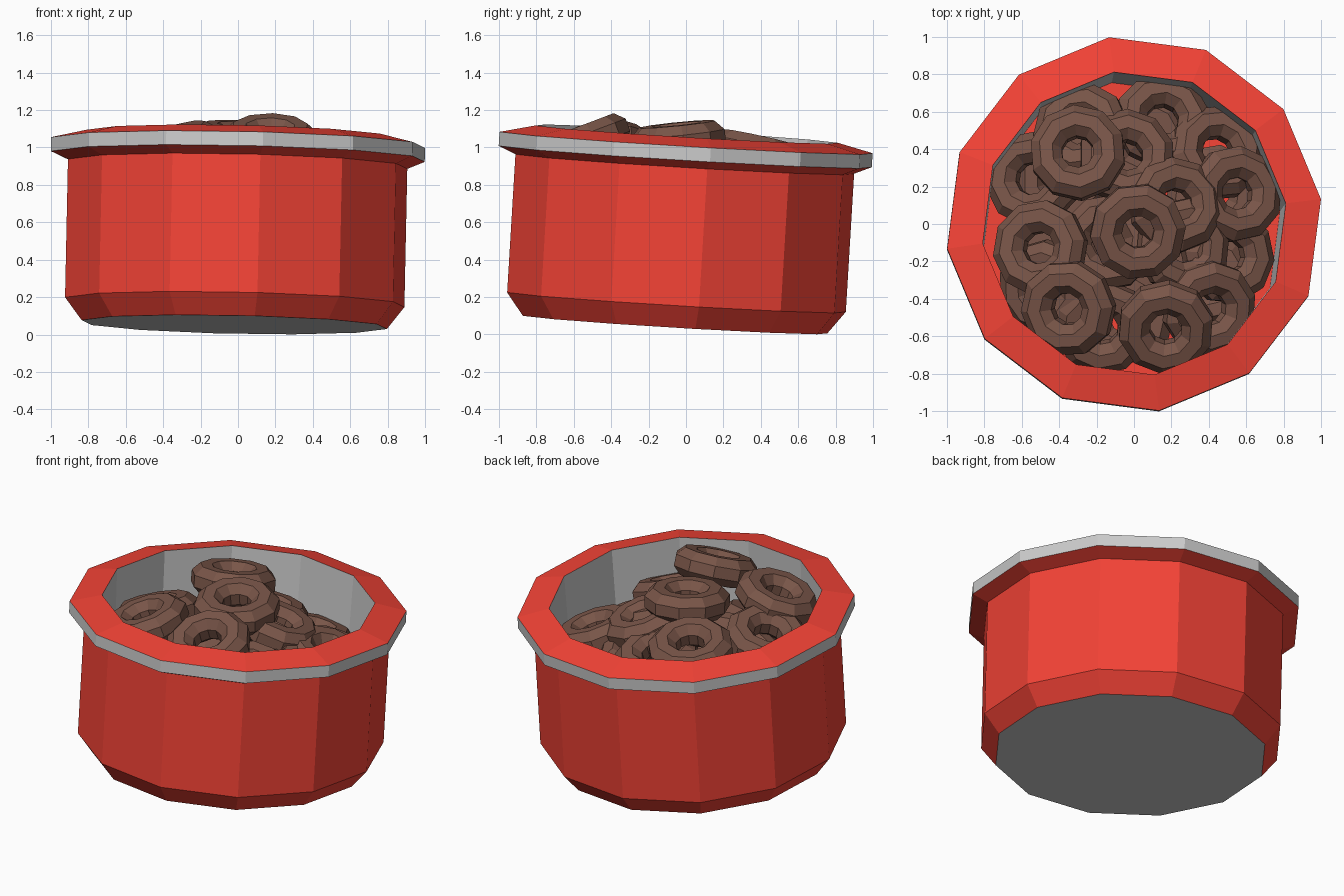
import bpy, bmesh, math, random
from mathutils import Matrix, Vector

if "Cube" in bpy.data.objects:
    bpy.data.objects.remove(bpy.data.objects["Cube"])

random.seed(4)


def material(name, color):
    m = bpy.data.materials.new(name)
    m.diffuse_color = (*color, 1)
    m.use_nodes = True
    m.node_tree.nodes["Principled BSDF"].inputs["Base Color"].default_value = m.diffuse_color
    return m


red = material("red", (0.905, 0.056, 0.037))
brown = material("brown", (0.19, 0.091, 0.065))

# The whole bowl leans slightly to the back and right
UP = Vector((0.021, 0.06, 1)).normalized()
TILT = Matrix.Translation((-0.02, -0.058, 0.053)) @ \
    Vector((0, 0, 1)).rotation_difference(UP).to_matrix().to_4x4()
SIDES, TURN = 12, math.radians(7.6)


def add_object(name, bm, matrix, mat=None):
    mesh = bpy.data.meshes.new(name)
    bm.to_mesh(mesh)
    bm.free()
    if mat:
        mesh.materials.append(mat)
    obj = bpy.data.objects.new(name, mesh)
    obj.matrix_world = matrix
    bpy.context.collection.objects.link(obj)
    return obj


def lathe(name, profile, mat=None):
    """Twelve-sided surface through (radius, height) points, bottom to top."""
    bm = bmesh.new()
    rings = []
    for r, h in profile:
        rings.append([bm.verts.new((r * math.cos(TURN + i * math.tau / SIDES),
                                    r * math.sin(TURN + i * math.tau / SIDES), h))
                      for i in range(SIDES)])
    for a, b in zip(rings, rings[1:]):
        for i in range(SIDES):
            j = (i + 1) % SIDES
            bm.faces.new((a[i], a[j], b[j], b[i]))
    return add_object(name, bm, TILT, mat)


def disc(name, r, h, up, mat=None):
    bm = bmesh.new()
    vs = [bm.verts.new((r * math.cos(TURN + i * math.tau / SIDES),
                        r * math.sin(TURN + i * math.tau / SIDES), h))
          for i in range(SIDES)]
    bm.faces.new(vs if up else vs[::-1])
    return add_object(name, bm, TILT, mat)


# Bowl
FLOOR = 0.36
disc("bowl_base", 0.823, 0, False)
lathe("bowl_wall", [(0.823, 0), (0.915, 0.12), (0.915, 0.86), (1.008, 0.90)], red)
lathe("rim_band", [(1.008, 0.90), (1.008, 0.975)])
lathe("rim_top", [(1.008, 0.975), (0.817, 1.02)], red)
lathe("inner_wall", [(0.817, 1.02), (0.80, FLOOR)])
disc("inner_floor", 0.80, FLOOR, True, red)


# Ring-shaped kibble
def ring_piece(name, x, y, z, nx=0.0, ny=0.0, big=0.172, small=0.092, major=10, minor=8):
    bm = bmesh.new()
    grid = []
    for i in range(major):
        a = math.tau * i / major
        row = []
        for j in range(minor):
            b = math.tau * (j + 0.5) / minor
            r = big + small * math.cos(b)
            row.append(bm.verts.new((r * math.cos(a), r * math.sin(a), small * math.sin(b))))
        grid.append(row)
    for i in range(major):
        p, q = grid[i], grid[(i + 1) % major]
        for j in range(minor):
            k = (j + 1) % minor
            bm.faces.new((p[j], q[j], q[k], p[k]))
    lean = Vector((0, 0, 1)).rotation_difference(Vector((nx, ny, 1))).to_matrix().to_4x4()
    spin = Matrix.Rotation(random.uniform(0, 1), 4, 'Z')
    add_object(name, bm, Matrix.Translation((x, y, z)) @ lean @ spin, brown)


# Visible pieces: x, y, z and lean
pile = [
    (0.17, -0.55, 1.03, 0.0, -0.38), (0.02, -0.04, 1.04, 0.05, -0.1),
    (-0.30, 0.38, 0.97, -0.05, 0.22), (-0.50, -0.13, 0.90, -0.3, 0.1),
    (-0.35, -0.45, 1.00, -0.3, -0.15), (0.22, 0.10, 0.90, 0.3, 0.2),
    (-0.04, 0.36, 0.84, 0.1, 0.3), (0.15, 0.55, 0.66, 0.1, 0.3),
    (0.44, 0.38, 0.68, 0.3, 0.3), (0.54, 0.16, 0.77, 0.35, 0.1),
    (0.50, -0.17, 0.73, 0.4, 0.0), (0.40, -0.45, 0.85, 0.35, -0.2),
    (-0.54, 0.24, 0.68, -0.3, 0.1), (-0.28, 0.50, 0.74, -0.2, 0.3),
    (0.26, -0.12, 0.86, 0.35, 0.0), (-0.47, -0.34, 0.74, -0.3, -0.2),
    (-0.17, -0.55, 0.76, 0.0, -0.3), (-0.14, -0.10, 0.80, 0.0, 0.1),
]
for n, p in enumerate(pile):
    ring_piece(f"kibble_ring_{n + 1}", *p)

# Hidden lower layer
for n in range(6):
    a = math.radians(25 + 60 * n)
    ring_piece(f"kibble_lower_{n + 1}", 0.47 * math.cos(a), 0.47 * math.sin(a) - 0.03, 0.52)
ring_piece("kibble_lower_7", 0, -0.03, 0.56)
